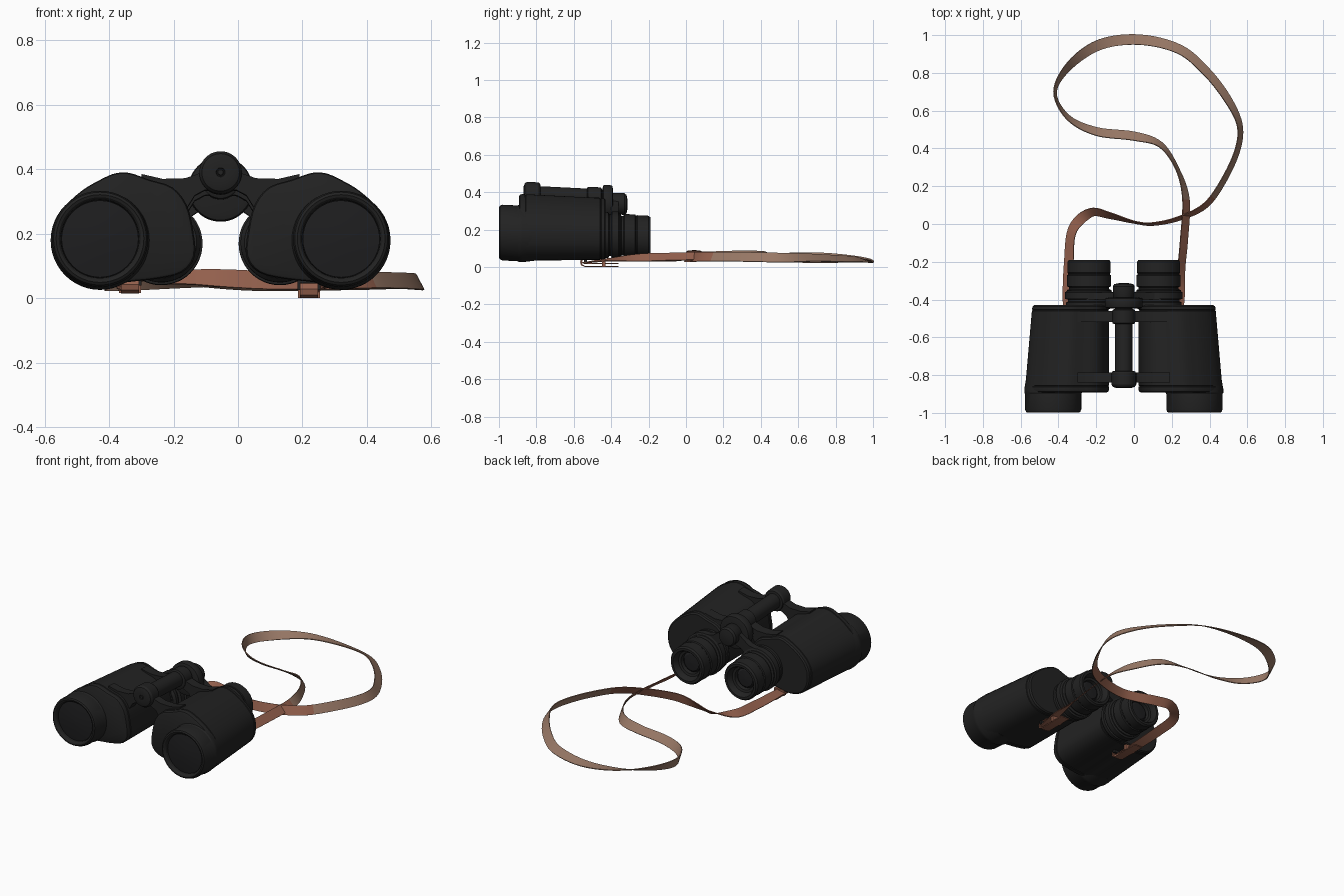
import bpy, bmesh, math
from mathutils import Vector

cube = bpy.data.objects.get("Cube")
if cube:
    bpy.data.objects.remove(cube, do_unlink=True)

MID = -0.054      # centre line of the binoculars
PITCH = 0.05      # eyepiece end sits lower than the front


def material(name, rgb):
    m = bpy.data.materials.new(name)
    m.use_nodes = True
    m.diffuse_color = (*rgb, 1)
    b = next(n for n in m.node_tree.nodes if n.type == 'BSDF_PRINCIPLED')
    b.inputs["Base Color"].default_value = (*rgb, 1)
    b.inputs["Roughness"].default_value = 0.6
    return m


BLACK = material("black_casing", (0.016, 0.016, 0.016))
GLASS = material("dark_glass", (0.013, 0.013, 0.014))
RED_BROWN = material("red_brown_leather", (0.29, 0.115, 0.073))
TAN = material("tan_leather", (0.31, 0.185, 0.13))


def finish(name, bm, mats, angle=35):
    bmesh.ops.remove_doubles(bm, verts=bm.verts, dist=1e-5)
    bmesh.ops.recalc_face_normals(bm, faces=bm.faces)
    me = bpy.data.meshes.new(name)
    bm.to_mesh(me)
    bm.free()
    ob = bpy.data.objects.new(name, me)
    bpy.context.collection.objects.link(ob)
    for m in mats:
        me.materials.append(m)
    bpy.ops.object.select_all(action='DESELECT')
    ob.select_set(True)
    bpy.context.view_layer.objects.active = ob
    bpy.ops.object.shade_smooth_by_angle(angle=math.radians(angle))
    return ob


def place(u, y, z, side=1):
    return Vector((MID + side * u, y, z - PITCH * (y + 0.9)))


def loft(name, rings, mat, angle=35):
    """Skin a list of closed rings and cap both ends."""
    bm = bmesh.new()
    vs = [[bm.verts.new(p) for p in r] for r in rings]
    n = len(vs[0])
    for a, b in zip(vs, vs[1:]):
        for i in range(n):
            j = (i + 1) % n
            bm.faces.new((a[i], a[j], b[j], b[i]))
    bm.faces.new(vs[0])
    bm.faces.new(vs[-1])
    return finish(name, bm, [mat], angle)


def lathe(name, profile, u, z, side, mat, n=48):
    """Turn (radius, y) pairs about an axis running front to back."""
    rings = [[place(u + r * math.cos(k * math.tau / n), y, z + r * math.sin(k * math.tau / n), side)
              for k in range(n)] for r, y in profile]
    return loft(name, rings, mat, 30)


def prism(name, outline, y0, y1, mat=BLACK):
    return loft(name, [[place(u, y, z) for u, z in outline] for y in (y0, y1)], mat)


def catmull(pts, steps, closed):
    pts = [Vector(p) for p in pts]
    n = len(pts)
    get = (lambda i: pts[i % n]) if closed else (lambda i: pts[max(0, min(n - 1, i))])
    out = []
    for i in range(n if closed else n - 1):
        a, b, c, d = (get(i + k) for k in (-1, 0, 1, 2))
        for s in range(steps):
            t = s / steps
            out.append(0.5 * (2 * b + (c - a) * t + (2 * a - 5 * b + 4 * c - d) * t * t
                              + (3 * b - a - 3 * c + d) * t ** 3))
    return out if closed else out + [pts[-1]]


# Prism housing outline: distance from the centre line, height
housing = catmull([(.08, .13), (.085, .21), (.105, .29), (.15, .345), (.22, .368), (.27, .386),
                   (.30, .391), (.335, .386), (.38, .365), (.43, .335), (.485, .285), (.515, .235),
                   (.524, .18), (.51, .11), (.46, .055), (.374, .034), (.29, .05), (.2, .06),
                   (.12, .08)], 3, True)


def housing_ring(y, inset, side):
    t = (y + 0.89) / 0.46
    ring = []
    for p in housing:
        u = .08 + (p.x - .08) * (1 - .09 * t)
        z = .39 - (.39 - p.y) * (1 - .08 * t)
        ring.append(place(u + (.3 - u) * inset, y, z + (.21 - z) * inset, side))
    return ring


for side, word in ((-1, "right"), (1, "left")):
    # Housing with rounded ends and a seam groove near each end
    stations = [(-.892, .06), (-.888, .02), (-.878, 0), (-.862, 0), (-.86, .02), (-.857, .02),
                (-.855, 0), (-.46, 0), (-.458, .02), (-.455, .02), (-.453, 0), (-.437, .005),
                (-.43, .05)]
    loft(word + "_housing", [housing_ring(y, k, side) for y, k in stations], BLACK)
    # Front barrel and lens
    lathe(word + "_front_barrel",
          [(.12, -.968), (.122, -.988), (.128, -.996), (.136, -.999), (.144, -.994), (.149, -.98),
           (.149, -.9), (.153, -.893), (.153, -.875), (.14, -.8)], .374, .18, side, BLACK)
    lathe(word + "_front_lens",
          [(.001, -.984), (.06, -.982), (.119, -.974), (.12, -.96)], .374, .18, side, GLASS)
    # Eyepiece: neck, clamp rings, ribbed cup and recessed lens
    lathe(word + "_eyepiece",
          [(.11, -.45), (.122, -.435), (.122, -.415), (.112, -.41), (.112, -.4), (.128, -.396),
           (.128, -.362), (.118, -.356), (.118, -.35), (.106, -.345), (.106, -.335), (.117, -.33),
           (.117, -.272), (.111, -.268), (.111, -.262), (.114, -.258), (.114, -.2), (.106, -.19),
           (.092, -.19), (.086, -.196), (.078, -.225), (.064, -.228), (.06, -.25)],
          .184, .195, side, BLACK)
    lathe(word + "_eye_lens", [(.062, -.25), (.05, -.24), (.001, -.236)], .184, .195, side, GLASS)

# Hinge axle with its front cap, focus wheel and rear hub
lathe("hinge_axle",
      [(.012, -.862), (.014, -.867), (.04, -.868), (.058, -.862), (.066, -.85), (.066, -.79),
       (.06, -.78), (.046, -.778), (.046, -.4)], 0, .392, 1, BLACK)
lathe("hinge_screw", [(.001, -.866), (.008, -.866), (.012, -.855)], 0, .392, 1, BLACK, 16)
lathe("rear_hinge_collar", [(.05, -.53), (.06, -.525), (.06, -.455), (.05, -.45)], 0, .388, 1, BLACK)
lathe("focus_wheel", [(.08, -.447), (.097, -.442), (.1, -.436), (.1, -.4), (.097, -.394), (.08, -.39)],
      0, .362, 1, BLACK)
lathe("rear_hub", [(.05, -.4), (.056, -.39), (.058, -.33), (.05, -.318), (.02, -.312)],
      0, .365, 1, BLACK)


def both_sides(half):
    return half + [(-u, z) for u, z in reversed(half)]


def bridge(name, top, under, y0, y1):
    upper = [(-u, z) for u, z in reversed(top)] + top[1:]
    lower = list(reversed(under)) + [(-u, z) for u, z in under[1:]]
    prism(name, upper + lower, y0, y1)


# Bridges joining the two halves
arm_top = [(0, .42), (.06, .392), (.11, .375), (.18, .373), (.245, .388)]
arm_under = [(0, .342), (.05, .338), (.08, .322), (.103, .285), (.16, .33), (.245, .35)]
bridge("front_bridge", arm_top, arm_under, -.84, -.785)
bridge("rear_bridge", arm_top, arm_under, -.52, -.46)
bridge("eyepiece_bridge", [(0, .41), (.06, .375), (.12, .33), (.2, .312)],
       [(0, .32), (.06, .3), (.12, .26), (.2, .22)], -.4, -.362)

# Neck strap: x, y, z and twist in degrees along its path
path = [(-.335, -.55, .024, 0), (-.35, -.4, .04, -15), (-.345, -.2, .045, -30),
        (-.325, -.03, .05, -30), (-.23, .06, .062, 35), (-.13, .045, .065, 55),
        (0, .01, .06, 78), (.1, 0, .055, 75), (.24, .03, .053, 68), (.38, .1, .055, 60),
        (.48, .24, .055, 60), (.55, .4, .052, 62), (.558, .53, .05, 60), (.49, .67, .05, 45),
        (.38, .81, .045, 38), (.24, .925, .04, 30), (.03, .976, .033, 15), (-.18, .95, .04, -10),
        (-.34, .84, .045, -45), (-.418, .7, .05, -75), (-.35, .565, .05, -65),
        (-.2, .49, .05, -40), (0, .465, .055, -35), (.14, .42, .06, -60), (.23, .29, .06, -72),
        (.275, .13, .06, -50), (.265, -.08, .055, -45), (.25, -.24, .05, -45),
        (.24, -.4, .04, -15), (.22, -.55, .02, 0)]


def build_strap():
    pts = catmull(path, 6, False)
    bm = bmesh.new()
    rows = []
    for i, p in enumerate(pts):
        d = (pts[min(i + 1, len(pts) - 1)] - pts[max(i - 1, 0)]).to_3d().normalized()
        flat = Vector((-d.y, d.x, 0)).normalized()
        a = math.radians(p[3])
        wide = flat * math.cos(a) + Vector((0, 0, math.sin(a)))
        thick = d.cross(wide).normalized() * .0025
        wide = wide * .028
        c = p.to_3d()
        rows.append([bm.verts.new(c + w * wide + h * thick)
                     for w, h in ((-1, -1), (1, -1), (1, 1), (-1, 1))])
    for a, b in zip(rows, rows[1:]):
        for i in range(4):
            j = (i + 1) % 4
            f = bm.faces.new((a[i], a[j], b[j], b[i]))
            # Worn, paler leather on the far loop
            f.material_index = 1 if f.calc_center_median().y > .14 else 0
    bm.faces.new(rows[0])
    bm.faces.new(rows[-1])
    return finish("neck_strap", bm, [RED_BROWN, TAN], 40)


build_strap()

# Folded strap ends, keepers and the lugs they hang from
for word, x, z in (("right", -.335, .015), ("left", .22, 0)):
    fold = [(-.36, 0), (-.54, 0), (-.562, .01), (-.566, .028), (-.555, .046), (-.5, .052),
            (-.5, .046), (-.55, .04), (-.558, .028), (-.555, .014), (-.54, .006), (-.36, .006)]
    loft(word + "_strap_end", [[Vector((x + w, y, z + h)) for y, h in fold] for w in (-.028, .028)],
         RED_BROWN)
    keeper = [(-.034, -.002), (.034, -.002), (.034, .034), (-.034, .034)]
    loft(word + "_strap_keeper",
         [[Vector((x + w, y, z + max(h, 0) + .001)) for w, h in keeper] for y in (-.45, -.43)],
         RED_BROWN)
    lug = [(-.545, .025), (-.53, .025), (-.53, .09), (-.545, .09)]
    loft(word + "_strap_lug", [[Vector((x + w, y, z + h)) for y, h in lug] for w in (-.036, .036)],
         BLACK)
